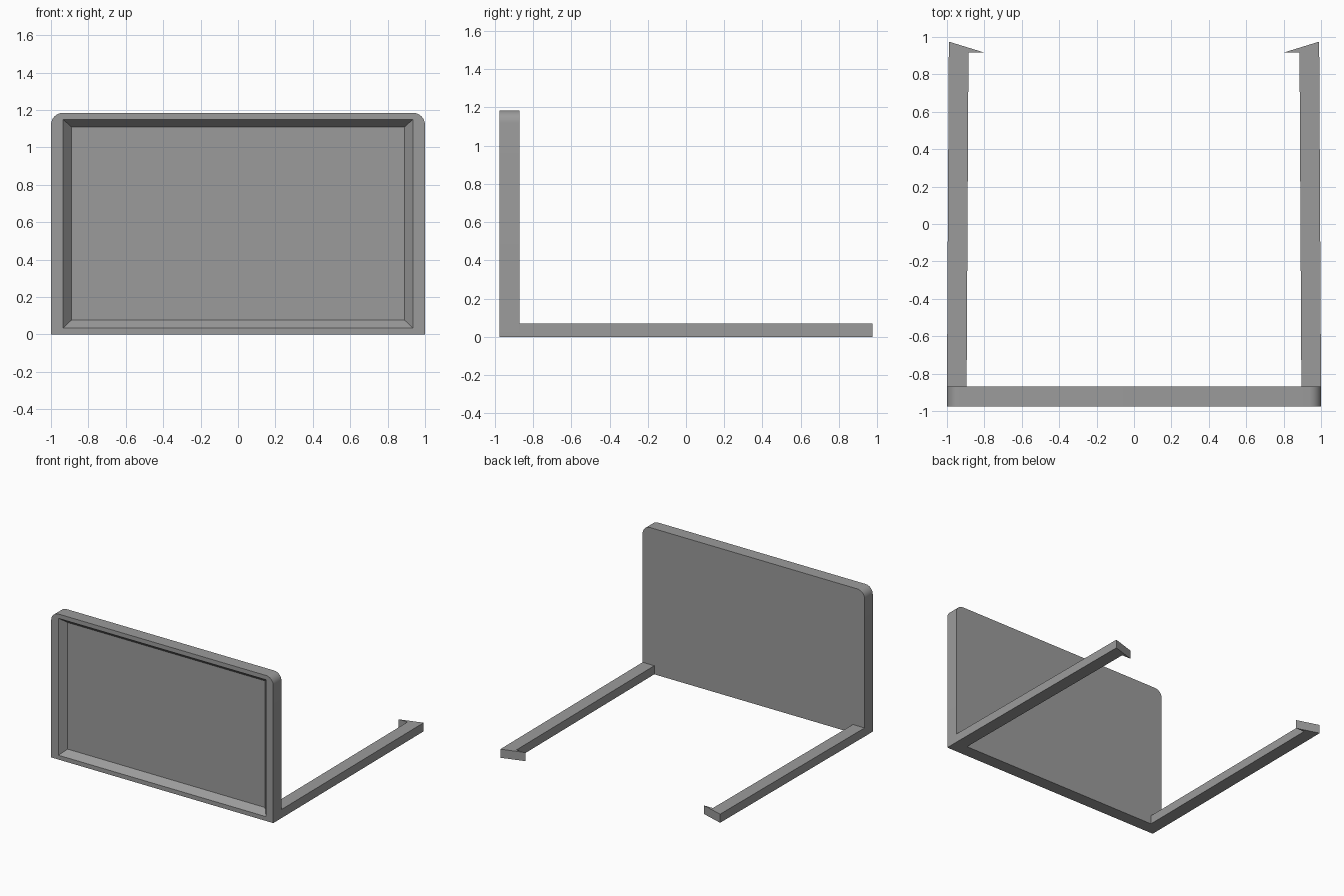
import bpy, bmesh, math

if "Cube" in bpy.data.objects:
    bpy.data.objects.remove(bpy.data.objects["Cube"])

grey = bpy.data.materials.new("mid_grey")
grey.diffuse_color = (0.33, 0.33, 0.33, 1)
grey.use_nodes = True
grey.node_tree.nodes["Principled BSDF"].inputs["Base Color"].default_value = grey.diffuse_color

FRONT, BACK = -0.975, -0.87
TOP, RADIUS = 1.185, 0.065


def finish(name, bm):
    bmesh.ops.recalc_face_normals(bm, faces=bm.faces)
    mesh = bpy.data.meshes.new(name)
    bm.to_mesh(mesh)
    bm.free()
    mesh.materials.append(grey)
    obj = bpy.data.objects.new(name, mesh)
    bpy.context.collection.objects.link(obj)
    bpy.ops.object.select_all(action='DESELECT')
    obj.select_set(True)
    bpy.context.view_layer.objects.active = obj
    bpy.ops.object.shade_smooth_by_angle(angle=math.radians(30))
    return obj


def loop(bm, points, y):
    return [bm.verts.new((x, y, z)) for x, z in points]


def bridge(bm, a, b):
    for i in range(len(a)):
        j = (i + 1) % len(a)
        bm.faces.new((a[i], a[j], b[j], b[i]))


def rectangle(half, low, high):
    return [(-half, low), (half, low), (half, high), (-half, high)]


# Panel: square bottom corners, rounded top corners, tapered recess in front
outline = [(-1, 0), (1, 0)]
for cx, start in ((1 - RADIUS, 0), (RADIUS - 1, 90)):
    for i in range(9):
        a = math.radians(start + i * 90 / 8)
        outline.append((cx + RADIUS * math.cos(a), TOP - RADIUS + RADIUS * math.sin(a)))

bm = bmesh.new()
front = loop(bm, outline, FRONT)
back = loop(bm, outline, BACK)
bridge(bm, front, back)
bm.faces.new(back)
rim = loop(bm, rectangle(0.935, 0.035, 1.15), FRONT)
floor = loop(bm, rectangle(0.89, 0.077, 1.108), FRONT + 0.053)
bridge(bm, rim, floor)
bm.faces.new(floor)
# Flat border between the outline and the recess
bl, br, tr, tl = rim
bm.faces.new((front[0], front[1], br, bl))
bm.faces.new((front[1], *front[2:11], tr, br))
bm.faces.new((front[10], front[11], tl, tr))
bm.faces.new((*front[11:], front[0], bl, tl))
finish("panel", bm)

# Side arms, leaning slightly inward, each with an inward pointing hook
arm = [(-1, BACK), (-0.895, BACK), (-0.885, 0.918), (-0.805, 0.918), (-0.99, 0.975)]
for name, side in (("left_arm", 1), ("right_arm", -1)):
    bm = bmesh.new()
    low = [bm.verts.new((side * x, y, 0)) for x, y in arm]
    high = [bm.verts.new((side * x, y, 0.07)) for x, y in arm]
    bridge(bm, low, high)
    bm.faces.new(low)
    bm.faces.new(high)
    finish(name, bm)
